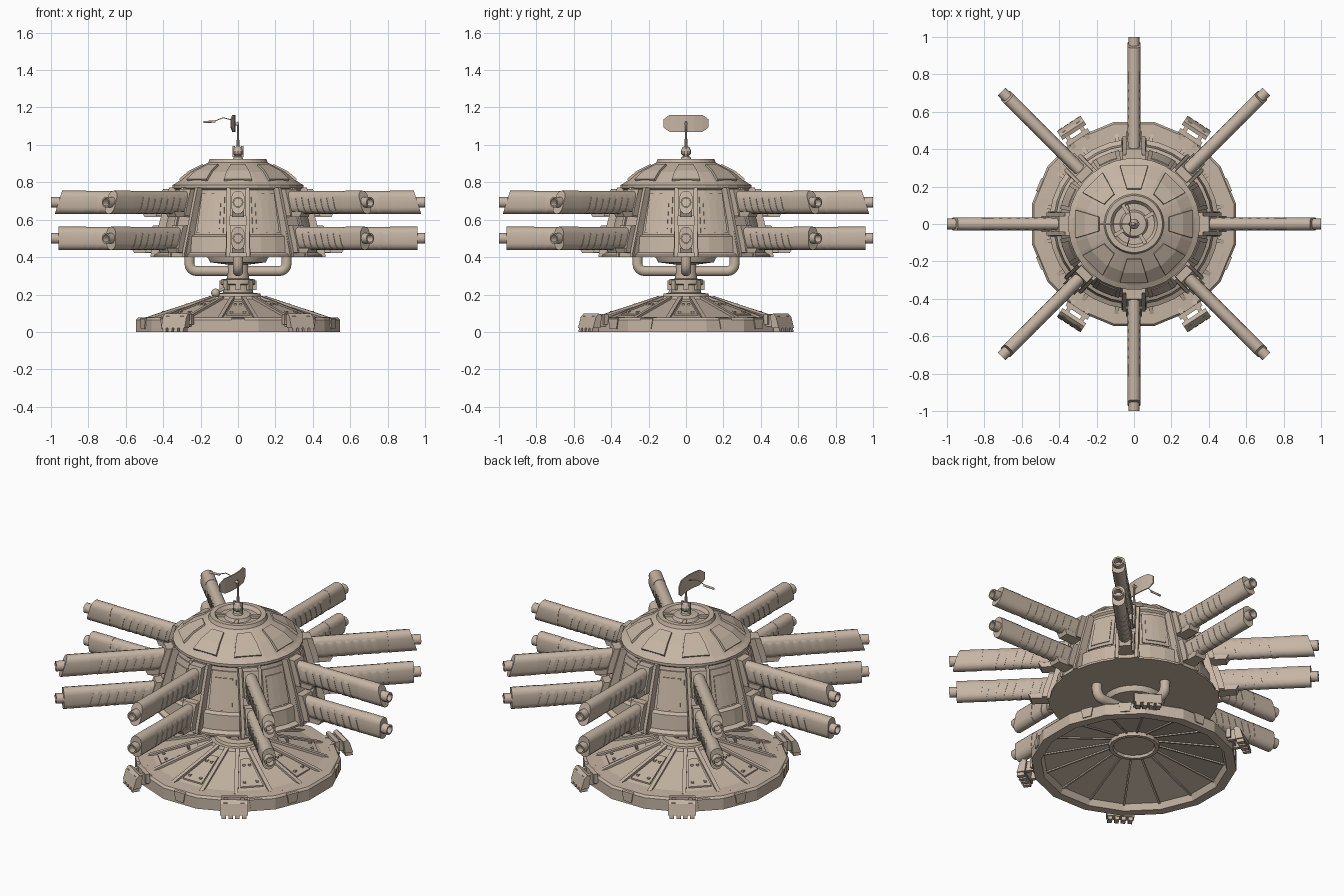
import bpy, bmesh, math

if "Cube" in bpy.data.objects:
    bpy.data.objects.remove(bpy.data.objects["Cube"])

PAINT = bpy.data.materials.new("weathered_paint")
PAINT.diffuse_color = (0.56, 0.46, 0.37, 1)
PAINT.use_nodes = True
PAINT.node_tree.nodes["Principled BSDF"].inputs["Base Color"].default_value = PAINT.diffuse_color

def loft(bm, rings, wrap=False):
    """Join equal rings of points into a solid; wrap closes it into a loop."""
    vs = [[bm.verts.new(p) for p in r] for r in rings]
    n = len(vs[0])
    for i in range(len(vs) - (0 if wrap else 1)):
        a, b = vs[i], vs[(i + 1) % len(vs)]
        for j in range(n):
            k = (j + 1) % n
            bm.faces.new((a[j], a[k], b[k], b[j]))
    if not wrap:
        bm.faces.new(vs[0])
        bm.faces.new(vs[-1][::-1])

def lathe(bm, prof, n, a0=0, a1=360):
    """Sweep a closed (r, z) outline around z, fully or over an arc in degrees."""
    full = a1 - a0 >= 360
    off = 180 / n if full else 0
    rings = []
    for i in range(n if full else n + 1):
        a = math.radians(a0 + off + (a1 - a0) * i / n)
        rings.append([(r * math.cos(a), r * math.sin(a), z) for r, z in prof])
    loft(bm, rings, full)

def prism(bm, prof, w, y=0):
    """Extrude an (x, z) outline across y."""
    loft(bm, [[(x, y + s * w / 2, z) for x, z in prof] for s in (-1, 1)])

def box(bm, x0, x1, y0, y1, z0, z1):
    prism(bm, [(x0, z0), (x1, z0), (x1, z1), (x0, z1)], y1 - y0, (y0 + y1) / 2)

def stadium(bm, x0, x1, z, w, h, s0=0, s1=0, n=6):
    """Rounded tall bar along x; s0 and s1 shear the two ends."""
    sec = []
    for i in range(2 * n + 2):
        a = math.pi * (i if i <= n else i - 1) / n
        sec.append((w / 2 * math.cos(a), w / 2 * math.sin(a) + (h - w) / 2 * (1 if i <= n else -1)))
    loft(bm, [[(x + s * v, u, z + v) for u, v in sec] for x, s in ((x0, s0), (x1, s1))])

def tube(bm, x0, x1, z, r, hole, n=14):
    """Gun muzzle along x with a bore at the far end."""
    def ring(x, q):
        return [(x, q * math.cos(2 * math.pi * i / n), z + q * math.sin(2 * math.pi * i / n)) for i in range(n)]
    loft(bm, [ring(x0, r), ring(x1, r), ring(x1, hole), ring(x1 - 0.05, hole)])

def make(name, bm, angles=(0,), smooth=None):
    bmesh.ops.remove_doubles(bm, verts=bm.verts, dist=1e-5)
    bmesh.ops.recalc_face_normals(bm, faces=bm.faces)
    me = bpy.data.meshes.new(name)
    bm.to_mesh(me)
    bm.free()
    me.materials.append(PAINT)
    for i, a in enumerate(angles):
        ob = bpy.data.objects.new(name if len(angles) == 1 else f"{name}_{i + 1}", me)
        ob.rotation_euler.z = math.radians(a)
        bpy.context.collection.objects.link(ob)
    if smooth:
        me.shade_smooth()
        me.set_sharp_from_angle(angle=math.radians(smooth))

def pipe(name, pts, r, a=0):
    cu = bpy.data.curves.new(name, 'CURVE')
    cu.dimensions, cu.bevel_depth, cu.bevel_resolution, cu.use_fill_caps = '3D', r, 3, True
    cu.materials.append(PAINT)
    sp = cu.splines.new('POLY')
    sp.points.add(len(pts) - 1)
    for p, q in zip(sp.points, pts):
        p.co = (*q, 1)
    ob = bpy.data.objects.new(name, cu)
    ob.rotation_euler.z = math.radians(a)
    bpy.context.collection.objects.link(ob)

EIGHT = [45 * i for i in range(8)]
SIXTEEN = [22.5 * i for i in range(16)]

# base: hollow sixteen-sided shallow cone with a rim
bm = bmesh.new()
lathe(bm, [(0.505, 0), (0.556, 0), (0.556, 0.065), (0.545, 0.077), (0.46, 0.08), (0.16, 0.175), (0.15, 0.19),
           (0, 0.19), (0, 0.12), (0.11, 0.12), (0.115, 0.105), (0.135, 0.105), (0.14, 0.125), (0.49, 0.035)], 16)
make("base_shell", bm)

# radial ribs above and below the cone
bm = bmesh.new()
prism(bm, [(0.15, 0.165), (0.48, 0.06), (0.49, 0.08), (0.47, 0.088), (0.17, 0.185), (0.15, 0.193)], 0.022)
prism(bm, [(0.14, 0.13), (0.14, 0.117), (0.49, 0.027), (0.49, 0.045)], 0.010)
make("base_rib", bm, [a + 11.25 for a in SIXTEEN])

# raised plates with bolts on every other cone panel
bm = bmesh.new()
loft(bm, [[(x, -w, z), (x, w, z), (x, w, z - 0.02), (x, -w, z - 0.02)]
          for x, z, w in ((0.22, 0.162, 0.024), (0.43, 0.095, 0.063))])
for x, z, y in ((0.40, 0.110, 0.035), (0.40, 0.110, -0.035), (0.27, 0.151, 0.015), (0.27, 0.151, -0.015)):
    box(bm, x - 0.007, x + 0.007, y - 0.007, y + 0.007, z - 0.01, z + 0.002)
make("base_plate", bm, EIGHT)

# rim clips
bm = bmesh.new()
loft(bm, [[(x, -w, z), (x, w, z), (x, w * 0.7, z2), (x, -w * 0.7, z2)]
          for x, w, z, z2 in ((0.50, 0.036, 0.079, 0.015), (0.552, 0.036, 0.07, 0.015))])
make("rim_clip", bm, [a for a in SIXTEEN if a % 180 not in (0, 67.5, 112.5)])

# four clamp feet with toothed outer plates
bm = bmesh.new()
for y in (-0.045, 0.045):
    prism(bm, [(0.50, 0.03), (0.50, 0.075), (0.57, 0.09), (0.62, 0.085), (0.62, 0.03)], 0.022, y)
prism(bm, [(0.595, 0.02), (0.585, 0.09), (0.605, 0.098), (0.622, 0.08), (0.64, 0.02)], 0.15)
box(bm, 0.54, 0.565, -0.07, 0.07, 0.04, 0.095)
for y in (-0.055, -0.018, 0.018, 0.055):
    prism(bm, [(0.60, 0), (0.642, 0), (0.638, 0.025), (0.60, 0.025)], 0.024, y)
make("clamp_foot", bm, (57, 123, 237, 303))

# neck between base and body
bm = bmesh.new()
lathe(bm, [(0, 0.18), (0.13, 0.18), (0.12, 0.205), (0.08, 0.21), (0.08, 0.25), (0.093, 0.255), (0.093, 0.28),
           (0.06, 0.285), (0.055, 0.36), (0.15, 0.372), (0.165, 0.40), (0.165, 0.41), (0, 0.41)], 24)
make("neck", bm, smooth=30)
bm = bmesh.new()
box(bm, 0.07, 0.098, -0.014, 0.014, 0.225, 0.275)
make("neck_lug", bm, EIGHT)

# four feed pipes running from the neck up into the body
for a in (0, 90, 180, 270):
    bend = [(0.22 + 0.04 * math.sin(t * math.pi / 8), 0, 0.365 - 0.04 * math.cos(t * math.pi / 8)) for t in range(5)]
    pipe(f"feed_pipe_{a}", [(0.03, 0, 0.325)] + bend + [(0.26, 0, 0.41)], 0.028, a)
pipe("neck_lever", [(-0.04, -0.05, 0.25), (-0.12, -0.07, 0.208)], 0.008)
bm = bmesh.new()
bmesh.ops.create_uvsphere(bm, u_segments=12, v_segments=8, radius=0.024)
bmesh.ops.translate(bm, verts=bm.verts, vec=(-0.12, -0.07, 0.208))
make("lever_knob", bm, smooth=40)

# main body and dome with sunken top ring
bm = bmesh.new()
lathe(bm, [(0, 0.40), (0.455, 0.40), (0.455, 0.412), (0.43, 0.425), (0.42, 0.51), (0.398, 0.52), (0.34, 0.76),
           (0.352, 0.77), (0.352, 0.785), (0.325, 0.80), (0.26, 0.855), (0.16, 0.905), (0.152, 0.925), (0.125, 0.925),
           (0.11, 0.905), (0.075, 0.905), (0.065, 0.922), (0.03, 0.925), (0, 0.925)], 32)
make("body", bm)

# curved armour panels between the guns
bm = bmesh.new()
lathe(bm, [(0.37, 0.53), (0.402, 0.53), (0.351, 0.74), (0.32, 0.74)], 4, 11.5, 33.5)
lathe(bm, [(0.36, 0.55), (0.402, 0.55), (0.364, 0.705), (0.33, 0.705)], 3, 14.5, 30.5)
make("armour_panel", bm, [a for a in EIGHT])

# dome panels and hub spokes
bm = bmesh.new()
loft(bm, [[(r, -w, z), (r, w, z), (r - 0.02, w, z - 0.03), (r - 0.02, -w, z - 0.03)]
          for r, z, w in ((0.315, 0.818, 0.075), (0.262, 0.862, 0.06), (0.19, 0.898, 0.038))])
make("dome_panel", bm, EIGHT)
bm = bmesh.new()
box(bm, 0.05, 0.13, -0.01, 0.01, 0.90, 0.92)
make("hub_spoke", bm, (30, 120, 210, 300))

# gun mounts: sloping flared housing, side cheeks, mantlets and brackets
bm = bmesh.new()
loft(bm, [[(0.28, -w, z), (r, -w, z), (r, w, z), (0.28, w, z)]
          for z, r, w in ((0.40, 0.46, 0.066), (0.43, 0.455, 0.066), (0.768, 0.355, 0.056))])
for y in (-0.053, 0.053):
    prism(bm, [(0.28, 0.40), (0.468, 0.40), (0.465, 0.425), (0.368, 0.772), (0.28, 0.772)], 0.018, y)
prism(bm, [(0.33, 0.62), (0.44, 0.62), (0.43, 0.67), (0.40, 0.765), (0.33, 0.765)], 0.084)
prism(bm, [(0.33, 0.425), (0.495, 0.425), (0.485, 0.48), (0.455, 0.57), (0.33, 0.57)], 0.084)
for z, r in ((0.6925, 0.40), (0.5, 0.455)):
    prism(bm, [(r - 0.05, z - 0.05), (r, z - 0.078), (r + 0.10, z - 0.078), (r + 0.115, z - 0.05)], 0.066)
make("gun_mount", bm, EIGHT)

# guns: tall jacket, slanted side bands and round muzzle
for name, z, s, start in (("upper_gun", 0.6925, -0.32, 0.45), ("lower_gun", 0.5, 0, 0.50)):
    bm = bmesh.new()
    stadium(bm, 0.32, 0.955, z, 0.066, 0.122, 0, s)
    stadium(bm, 0.82, 0.96, z, 0.070, 0.125, -0.1, s)
    for i in range(7):
        x = start + 0.047 * i
        stadium(bm, x, x + 0.027, z - 0.004, 0.071, 0.118, -0.3, -0.3)
    tube(bm, 0.93, 1.0, z, 0.029, 0.021)
    make(name, bm, EIGHT, smooth=32)

# antenna mast with ball joint and clamp prongs
bm = bmesh.new()
lathe(bm, [(0, 0.92), (0.03, 0.92), (0.025, 0.935), (0.014, 0.94), (0.026, 0.952), (0.028, 0.967), (0.02, 0.985),
           (0.009, 0.995), (0.005, 1.06), (0.004, 1.125), (0, 1.125)], 10)
make("antenna_mast", bm)
bm = bmesh.new()
box(bm, 0.016, 0.03, -0.006, 0.006, 0.935, 0.995)
make("mast_prong", bm, (0, 180))

# curved eight-cornered dish facing left
bm = bmesh.new()
cols = [(-0.12, 0.022), (-0.088, 0.045), (-0.045, 0.045), (0, 0.045), (0.045, 0.045), (0.088, 0.045), (0.12, 0.022)]
loft(bm, [[(-0.014 - 1.4 * y * y - d, y, 1.115 + s * h) for d, s in ((0, -1), (0, 1), (0.006, 1), (0.006, -1))]
          for y, h in cols])
make("dish", bm)
pipe("dish_bracket", [(0.004, 0, 1.11), (-0.018, 0, 1.112)], 0.008)
pipe("feed_arm", [(-0.015, 0, 1.13), (-0.08, 0, 1.145), (-0.13, 0, 1.125)], 0.0025)
pipe("feed_horn", [(-0.12, 0, 1.125), (-0.185, 0, 1.122)], 0.006)
